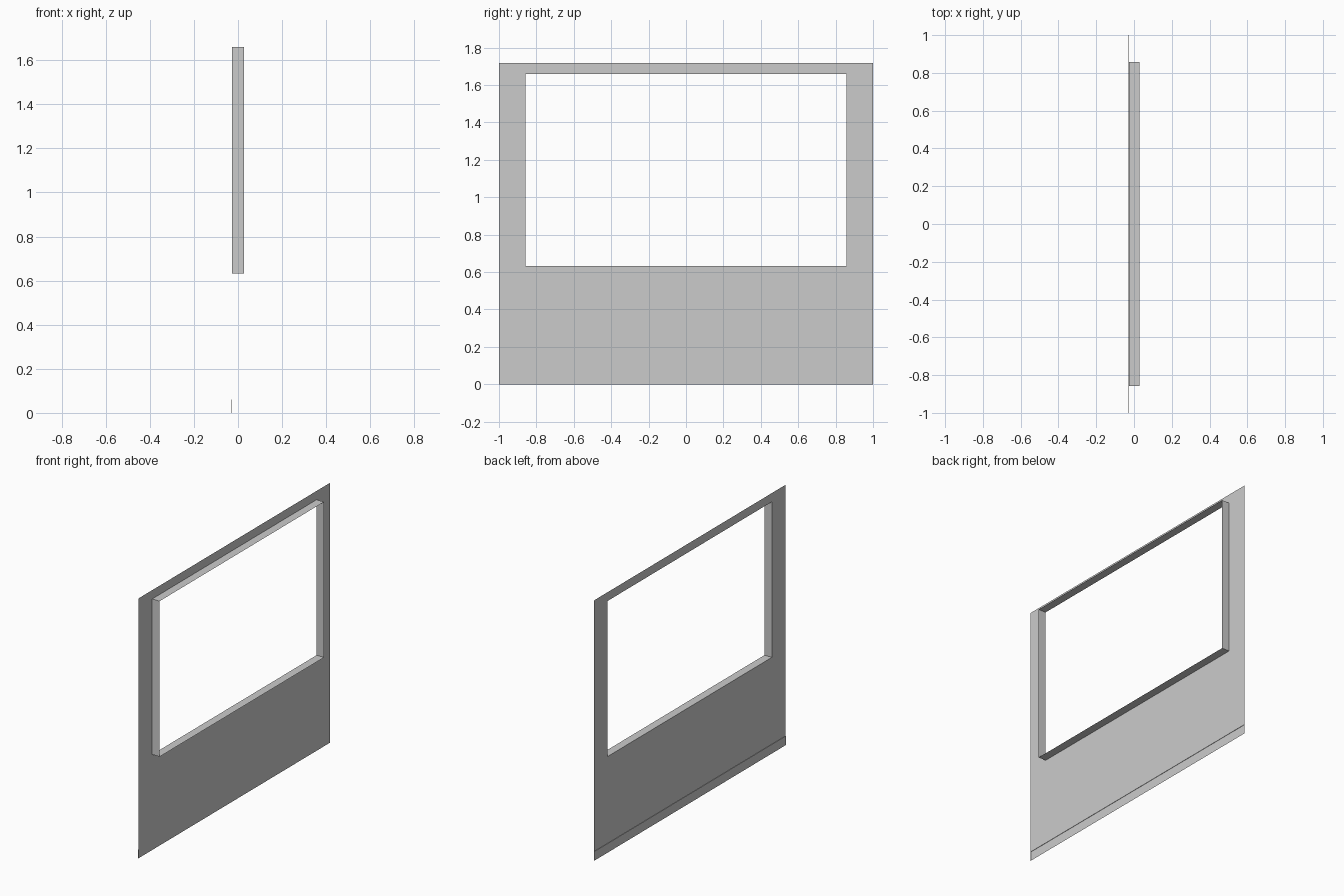
import bpy
import bmesh

cube = bpy.data.objects.get("Cube")
if cube:
    bpy.data.objects.remove(cube, do_unlink=True)

# Plaster colour shared by every part
plaster = bpy.data.materials.new("light_grey_plaster")
plaster.use_nodes = True
GREY = (0.6, 0.6, 0.6, 1)
plaster.diffuse_color = GREY
plaster.node_tree.nodes["Principled BSDF"].inputs["Base Color"].default_value = GREY

WALL_X, BASE_X, REVEAL_X = -0.0265, -0.029, 0.028
BASE_TOP, WALL_TOP = 0.06, 1.718
HOLE_Y, HOLE_LOW, HOLE_HIGH = 0.858, 0.633, 1.66


def rectangle(bm, x, half_width, low, high):
    """Four corners of an upright rectangle facing along x."""
    corners = ((-half_width, low), (half_width, low),
               (half_width, high), (-half_width, high))
    return [bm.verts.new((x, y, z)) for y, z in corners]


def bridge(bm, a, b, sides=range(4)):
    """Join matching sides of two rectangles."""
    for i in sides:
        j = (i + 1) % 4
        bm.faces.new((a[i], a[j], b[j], b[i]))


def finish(bm, name):
    mesh = bpy.data.meshes.new(name)
    bm.to_mesh(mesh)
    bm.free()
    mesh.materials.append(plaster)
    obj = bpy.data.objects.new(name, mesh)
    bpy.context.collection.objects.link(obj)


# Thin wall panel around the window opening
bm = bmesh.new()
outer = rectangle(bm, WALL_X, 1, BASE_TOP, WALL_TOP)
inner = rectangle(bm, WALL_X, HOLE_Y, HOLE_LOW, HOLE_HIGH)
bridge(bm, outer, inner)
finish(bm, "wall_panel")

# Window reveal running through to the outside
bm = bmesh.new()
inside = rectangle(bm, WALL_X, HOLE_Y, HOLE_LOW, HOLE_HIGH)
outside = rectangle(bm, REVEAL_X, HOLE_Y, HOLE_LOW, HOLE_HIGH)
bridge(bm, inside, outside)
finish(bm, "window_reveal")

# Skirting stepped out from the wall, with its ledge and end caps
bm = bmesh.new()
face = rectangle(bm, BASE_X, 1, 0, BASE_TOP)
back = rectangle(bm, WALL_X, 1, 0, BASE_TOP)
bm.faces.new(face[::-1])
bridge(bm, face, back, (1, 2, 3))
finish(bm, "skirting")
